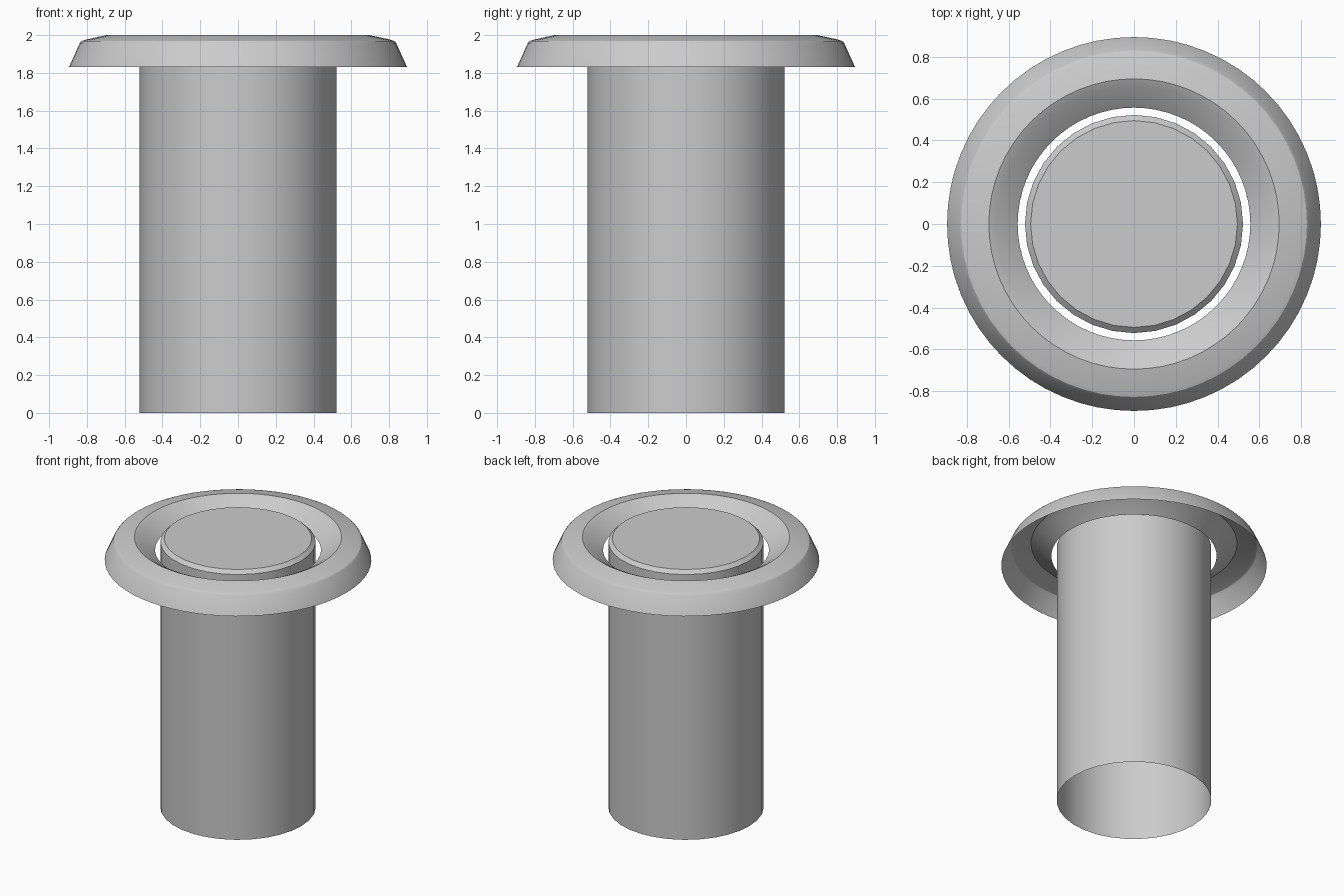
import bpy, bmesh, math

if "Cube" in bpy.data.objects:
    bpy.data.objects.remove(bpy.data.objects["Cube"])


def lathe(name, profile, sides, close_top=False):
    """Revolve (radius, height) points around z into an open shell."""
    bm = bmesh.new()
    rings = []
    for r, z in profile:
        rings.append([bm.verts.new((r * math.cos(2 * math.pi * i / sides),
                                    r * math.sin(2 * math.pi * i / sides), z))
                      for i in range(sides)])
    for a, b in zip(rings, rings[1:]):
        for i in range(sides):
            j = (i + 1) % sides
            bm.faces.new((a[i], a[j], b[j], b[i]))
    if close_top:
        bm.faces.new(rings[-1])
    mesh = bpy.data.meshes.new(name)
    bm.to_mesh(mesh)
    bm.free()
    obj = bpy.data.objects.new(name, mesh)
    bpy.context.collection.objects.link(obj)
    bpy.ops.object.select_all(action='DESELECT')
    obj.select_set(True)
    bpy.context.view_layer.objects.active = obj
    bpy.ops.object.shade_smooth_by_angle(angle=math.radians(25))
    return obj


# Button post: open underneath, chamfered flat top
lathe("post", [(0.522, 0), (0.522, 1.965), (0.495, 1.99)], 32, close_top=True)

# Floating collar: thin hollow shell, flared outside, dished inside
lathe("collar", [(0.895, 1.83), (0.838, 1.957), (0.828, 1.968), (0.81, 1.975),
                 (0.695, 2.0), (0.66, 1.983), (0.557, 1.905)], 64)
